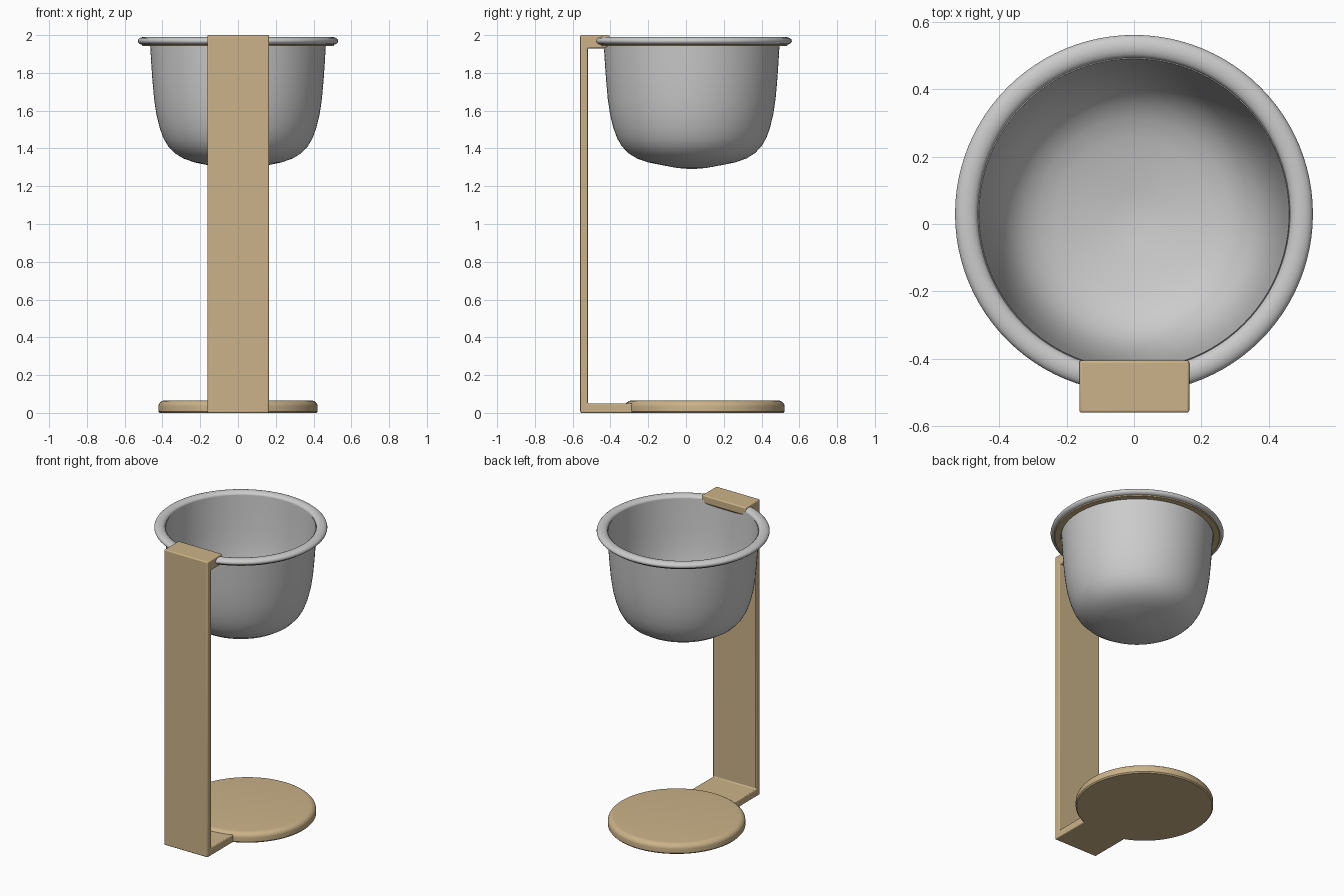
import bpy, bmesh, math

if "Cube" in bpy.data.objects:
    bpy.data.objects.remove(bpy.data.objects["Cube"])

wood = bpy.data.materials.new("tan_wood")
wood.diffuse_color = (0.60, 0.45, 0.25, 1)
wood.use_nodes = True
wood.node_tree.nodes["Principled BSDF"].inputs["Base Color"].default_value = wood.diffuse_color


def finish(name, bm, mat=None):
    bmesh.ops.remove_doubles(bm, verts=bm.verts, dist=1e-5)
    bmesh.ops.recalc_face_normals(bm, faces=bm.faces)
    me = bpy.data.meshes.new(name)
    bm.to_mesh(me)
    bm.free()
    ob = bpy.data.objects.new(name, me)
    bpy.context.collection.objects.link(ob)
    if mat:
        me.materials.append(mat)
    bpy.ops.object.select_all(action='DESELECT')
    ob.select_set(True)
    bpy.context.view_layer.objects.active = ob
    bpy.ops.object.shade_smooth_by_angle(angle=math.radians(40))
    return ob


def lathe(name, profile, y, closed=False, mat=None, steps=96):
    bm = bmesh.new()
    vs = [bm.verts.new((r, 0, z)) for r, z in profile]
    es = [bm.edges.new(p) for p in zip(vs, vs[1:])]
    if closed:
        es.append(bm.edges.new((vs[-1], vs[0])))
    bmesh.ops.spin(bm, geom=vs + es, cent=(0, 0, 0), axis=(0, 0, 1),
                   angle=math.tau, steps=steps)
    ob = finish(name, bm, mat)
    ob.location.y = y
    return ob


# Thin-walled bowl with a gently pointed bottom
outer = [(0, 1.29), (0.08, 1.297), (0.16, 1.312), (0.23, 1.326), (0.29, 1.347),
         (0.335, 1.375), (0.37, 1.412), (0.395, 1.455), (0.415, 1.51),
         (0.432, 1.58), (0.444, 1.66), (0.453, 1.76), (0.46, 1.86), (0.466, 1.965)]
inner = [(max(r - 0.006, 0), z + 0.006) for r, z in reversed(outer)]
lathe("bowl", outer + inner, 0.03)

# Rolled rim of the bowl
rim = [(0.497 + 0.034 * math.cos(a), 1.969 + 0.021 * math.sin(a))
       for a in (math.tau * i / 16 for i in range(16))]
lathe("bowl_rim", rim, 0.03, closed=True)

# Tan support ring under the rim
lathe("support_ring", [(0.468, 1.943), (0.505, 1.943), (0.512, 1.955),
                       (0.505, 1.962), (0.468, 1.962)], 0.03, True, wood)

# Round foot plate with softened top edge
edge = [(0.385 + 0.037 * math.cos(a), 0.035 + 0.031 * math.sin(a))
        for a in (math.pi / 2 * i / 6 for i in range(7))]
lathe("foot_plate", [(0, 0), (0.415, 0), (0.422, 0.008)] + edge + [(0, 0.066)],
      0.10, mat=wood)

# Upright bracket: foot arm, post and top clip in one side profile
side = [(-0.56, 0), (-0.2, 0), (-0.2, 0.05), (-0.52, 0.05), (-0.52, 1.93),
        (-0.43, 1.93), (-0.405, 1.95), (-0.405, 2.0), (-0.56, 2.0)]
bm = bmesh.new()
face = bm.faces.new([bm.verts.new((-0.162, y, z)) for y, z in side])
ext = bmesh.ops.extrude_face_region(bm, geom=[face])
bmesh.ops.translate(bm, vec=(0.326, 0, 0),
                    verts=[v for v in ext["geom"] if isinstance(v, bmesh.types.BMVert)])
bracket = finish("bracket", bm, wood)
bev = bracket.modifiers.new("soft_edges", 'BEVEL')
bev.width = 0.007
bev.segments = 3
